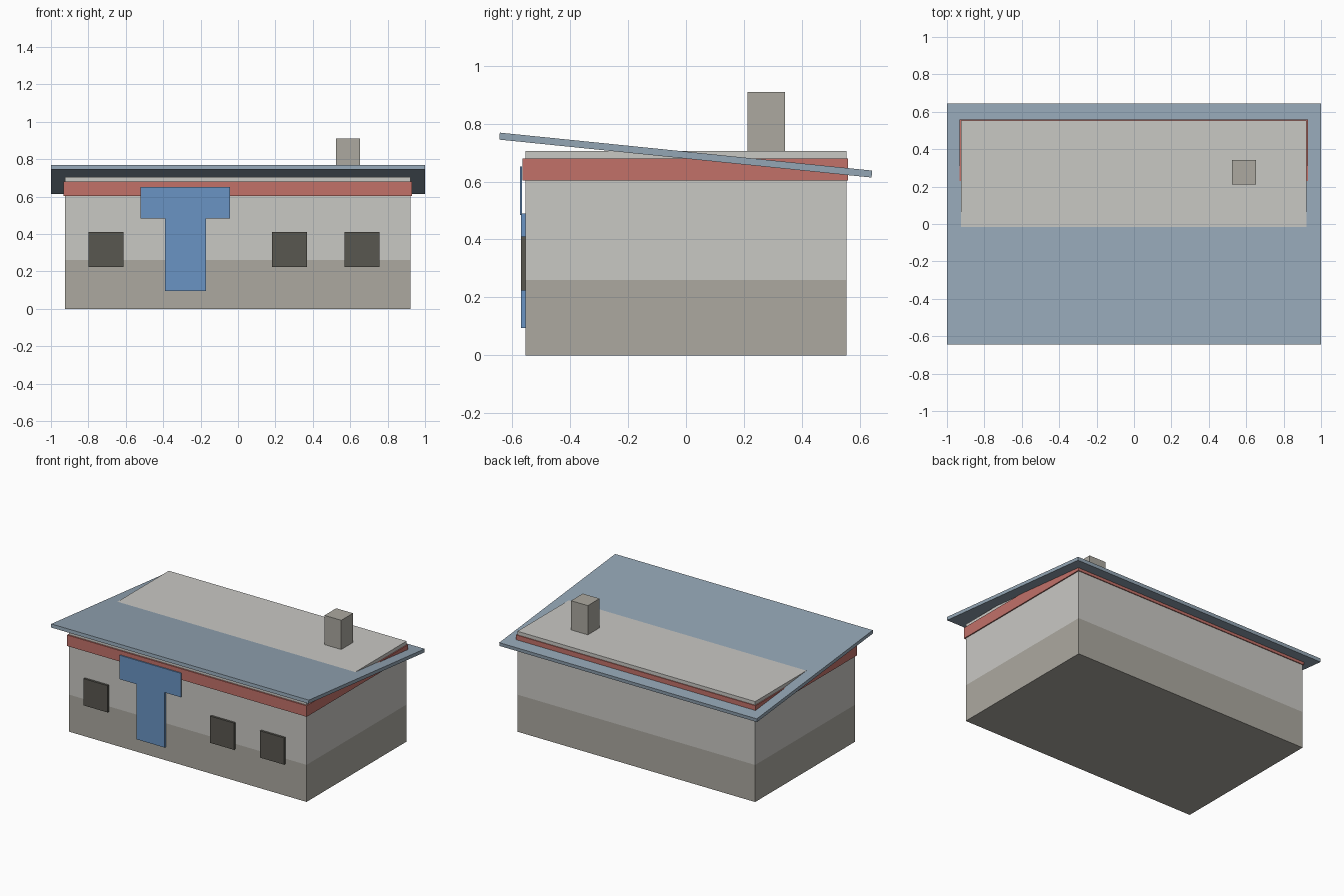
import bpy
import bmesh
from mathutils import Vector

cube = bpy.data.objects.get("Cube")
if cube:
    bpy.data.objects.remove(cube, do_unlink=True)


def material(name, rgb):
    """Flat material from an sRGB colour given in 0-255."""
    linear = [((c / 255 + 0.055) / 1.055) ** 2.4 for c in rgb] + [1.0]
    mat = bpy.data.materials.new(name)
    mat.use_nodes = True
    mat.diffuse_color = linear
    mat.node_tree.nodes["Principled BSDF"].inputs["Base Color"].default_value = linear
    return mat


plaster = material("pale plaster", (201, 200, 196))
stone = material("grey stone", (172, 169, 160))
red = material("brick red", (194, 113, 105))
slate = material("slate blue", (148, 166, 181))
blue = material("door blue", (106, 148, 196))
glass = material("dark window", (89, 87, 80))


def finish(name, bm, *mats):
    bmesh.ops.recalc_face_normals(bm, faces=bm.faces)
    mesh = bpy.data.meshes.new(name)
    bm.to_mesh(mesh)
    bm.free()
    for mat in mats:
        mesh.materials.append(mat)
    obj = bpy.data.objects.new(name, mesh)
    bpy.context.collection.objects.link(obj)
    return obj


def box_mesh(x, y, z):
    """Box from (min, max) ranges on each axis."""
    bm = bmesh.new()
    bmesh.ops.create_cube(bm, size=1)
    for v in bm.verts:
        v.co = Vector([(r[0] + r[1]) / 2 + c * (r[1] - r[0])
                       for r, c in zip((x, y, z), v.co)])
    return bm


def box(name, x, y, z, mat):
    return finish(name, box_mesh(x, y, z), mat)


# House body: stone plinth below, plaster above
PLINTH = 0.26
bm = box_mesh((-0.925, 0.921), (-0.555, 0.554), (0, 0.705))
bmesh.ops.bisect_plane(bm, geom=bm.verts[:] + bm.edges[:] + bm.faces[:],
                       plane_co=(0, 0, PLINTH), plane_no=(0, 0, 1))
for face in bm.faces:
    face.material_index = int(face.calc_center_median().z < PLINTH)
finish("house_body", bm, plaster, stone)

# Red band around the top of the walls
box("eaves_band", (-0.932, 0.929), (-0.565, 0.56), (0.603, 0.68), red)

# Sloping roof slab, high at the front, which the body top pokes through
bm = bmesh.new()
profile = [(-0.645, 0.745), (0.641, 0.614), (0.643, 0.638), (-0.643, 0.769)]
end = bm.faces.new([bm.verts.new((-1, y, z)) for y, z in profile])
side = bmesh.ops.extrude_face_region(bm, geom=[end])
bmesh.ops.translate(bm, vec=(2, 0, 0),
                    verts=[g for g in side["geom"] if isinstance(g, bmesh.types.BMVert)])
finish("roof", bm, slate)

# Chimney
box("chimney", (0.523, 0.653), (0.212, 0.342), (0.69, 0.91), stone)

# Door with the wide board above it
box("door", (-0.39, -0.17), (-0.57, -0.55), (0.095, 0.49), blue)
box("door_board", (-0.52, -0.042), (-0.574, -0.566), (0.484, 0.652), blue)

# Front windows
for label, left in (("right", -0.8), ("middle", 0.182), ("left", 0.57)):
    box("window_" + label, (left, left + 0.187), (-0.57, -0.55), (0.223, 0.411), glass)
